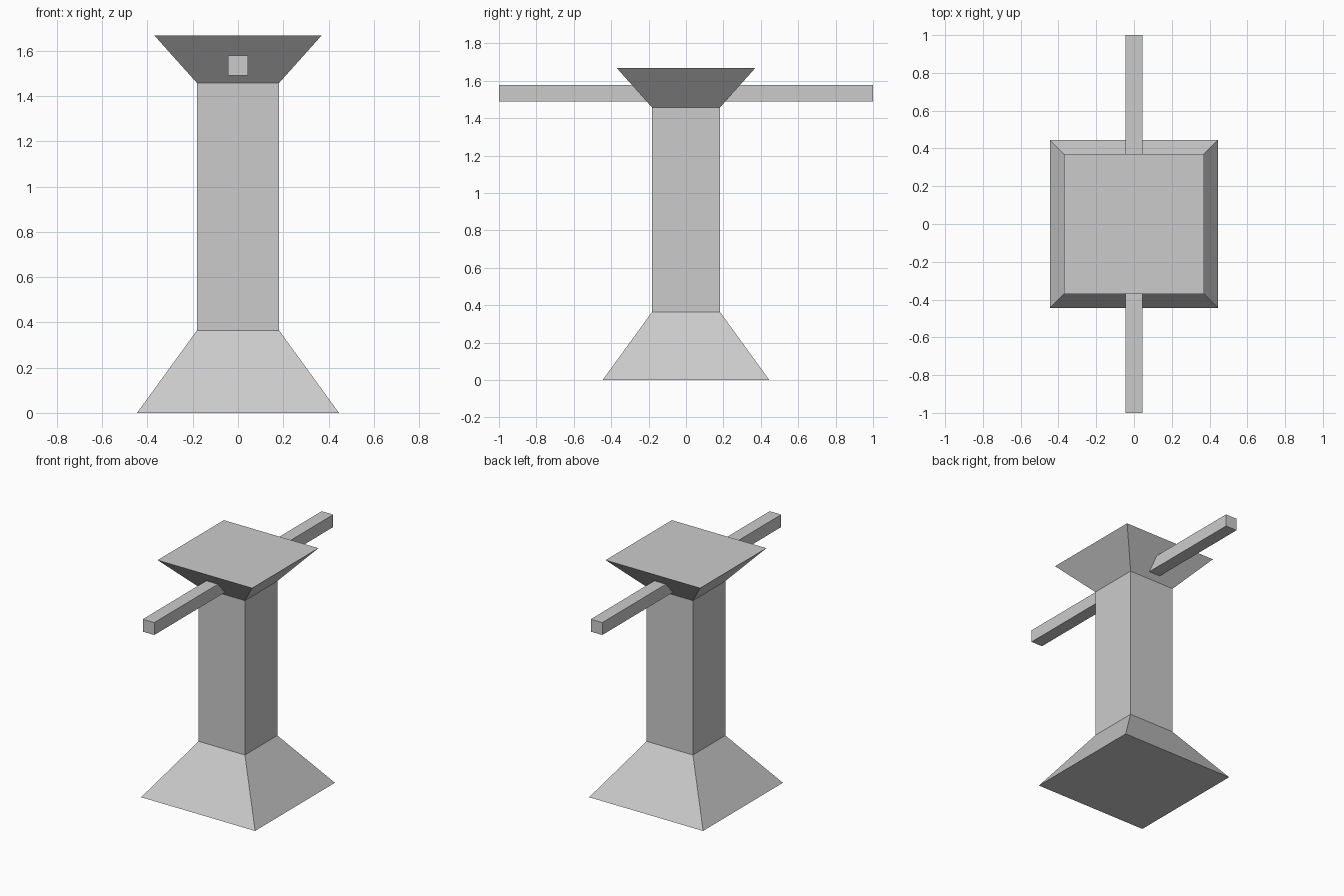
import bpy, bmesh

if "Cube" in bpy.data.objects:
    bpy.data.objects.remove(bpy.data.objects["Cube"])


def new_object(name, bm):
    bmesh.ops.recalc_face_normals(bm, faces=bm.faces)
    mesh = bpy.data.meshes.new(name)
    bm.to_mesh(mesh)
    bm.free()
    obj = bpy.data.objects.new(name, mesh)
    bpy.context.collection.objects.link(obj)
    return obj


def square_loft(name, profile):
    """Stack square rings given as (half width, height) and cap both ends."""
    bm = bmesh.new()
    rings = [[bm.verts.new((sx * h, sy * h, z))
              for sx, sy in ((-1, -1), (1, -1), (1, 1), (-1, 1))]
             for h, z in profile]
    for low, high in zip(rings, rings[1:]):
        for i in range(4):
            j = (i + 1) % 4
            bm.faces.new((low[i], low[j], high[j], high[i]))
    bm.faces.new(rings[0][::-1])
    bm.faces.new(rings[-1])
    return new_object(name, bm)


# Pillar: flared base, straight shaft and flared flat top
square_loft("pillar", [(0.446, 0), (0.181, 0.365), (0.181, 1.457), (0.37, 1.668)])

# Crossbar running front to back through the flared top
bm = bmesh.new()
bmesh.ops.create_cube(bm, size=1)
bmesh.ops.scale(bm, vec=(0.09, 2.0, 0.088), verts=bm.verts)
crossbar = new_object("crossbar", bm)
crossbar.location.z = 1.534
